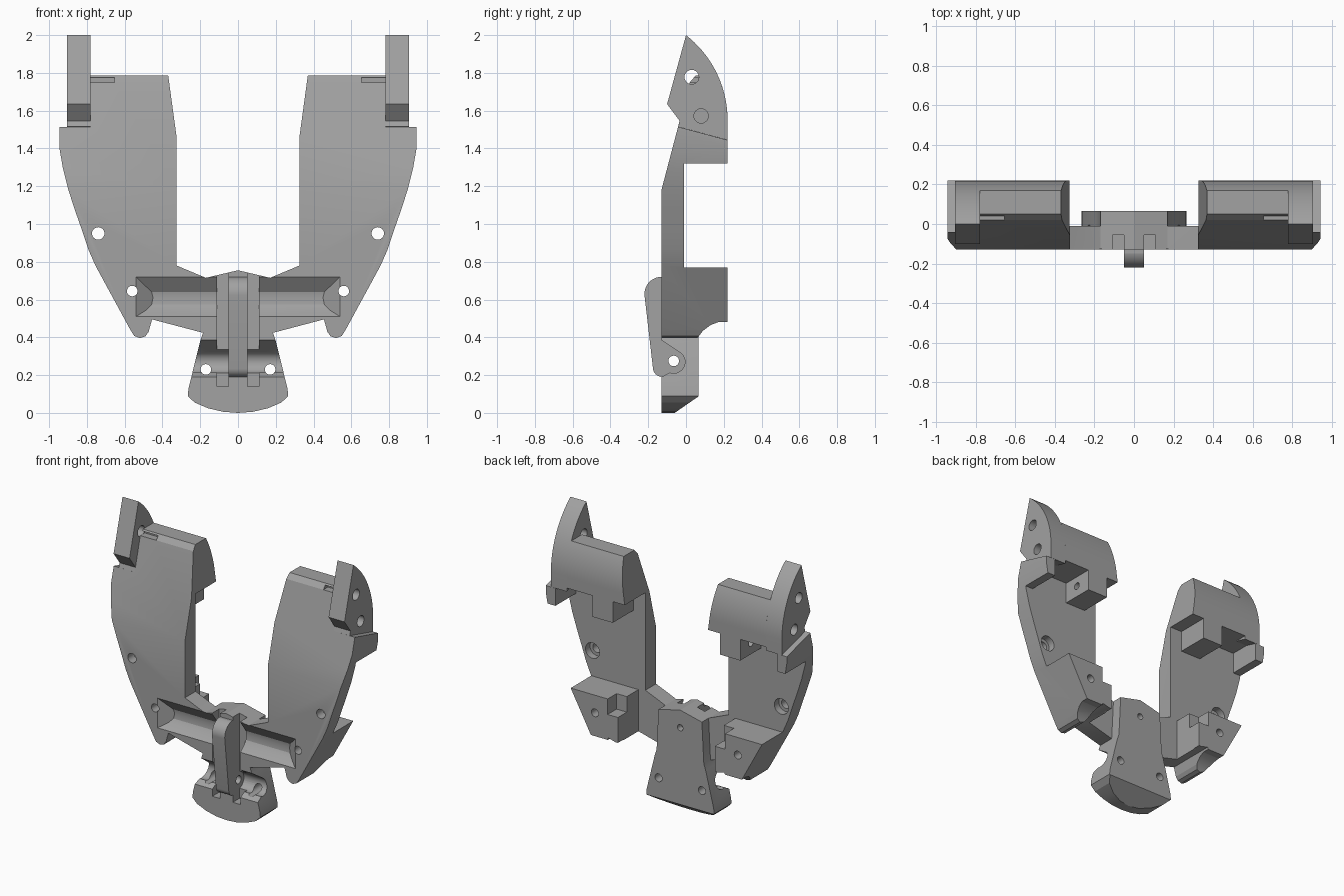
import bpy, bmesh
from math import cos, sin, radians, tau

if "Cube" in bpy.data.objects:
    bpy.data.objects.remove(bpy.data.objects["Cube"], do_unlink=True)

grey = bpy.data.materials.new("grey plastic")
grey.use_nodes = True
grey.diffuse_color = (0.36, 0.36, 0.36, 1)
grey.node_tree.nodes["Principled BSDF"].inputs["Base Color"].default_value = (0.36, 0.36, 0.36, 1)


def arc(cx, cy, r, a, b, n=12):
    angles = [radians(a + (b - a) * i / n) for i in range(n + 1)]
    return [(cx + r * cos(t), cy + r * sin(t)) for t in angles]


def prism(name, pts, axis, a, b):
    """Extrude an (x, z) outline along y, or a (y, z) profile along x."""
    bm = bmesh.new()
    place = (lambda p, d: (p[0], d, p[1])) if axis == "Y" else (lambda p, d: (d, p[0], p[1]))
    rings = [[bm.verts.new(place(p, d)) for p in pts] for d in (a, b)]
    bm.faces.new(rings[0])
    bm.faces.new(rings[1][::-1])
    for i in range(len(pts)):
        j = (i + 1) % len(pts)
        bm.faces.new((rings[0][i], rings[0][j], rings[1][j], rings[1][i]))
    bmesh.ops.recalc_face_normals(bm, faces=bm.faces)
    mesh = bpy.data.meshes.new(name)
    bm.to_mesh(mesh)
    bm.free()
    mesh.materials.append(grey)
    obj = bpy.data.objects.new(name, mesh)
    bpy.context.collection.objects.link(obj)
    return obj


def box(x0, x1, y0, y1, z0, z1):
    return prism("cutter", [(x0, z0), (x1, z0), (x1, z1), (x0, z1)], "Y", y0, y1)


def hole(u, v, r, axis, a, b):
    return prism("cutter", arc(u, v, r, 0, 345, 23), axis, a, b)


def combine(obj, tools, operation="DIFFERENCE"):
    bpy.context.view_layer.objects.active = obj
    for tool in tools:
        tool.hide_render = True
        mod = obj.modifiers.new("shape", "BOOLEAN")
        mod.operation, mod.object, mod.solver = operation, tool, "EXACT"
        bpy.ops.object.modifier_apply(modifier=mod.name)
        bpy.data.objects.remove(tool, do_unlink=True)
    return obj


def channel():
    """Wide trough across the front, with a rounded floor and sloping ends."""
    pts = [(-0.14, 0.505), (-0.13, 0.51), (-0.09, 0.545), (-0.07, 0.575),
           (-0.065, 0.61), (-0.07, 0.64), (-0.13, 0.72), (-0.14, 0.725)]
    tool = prism("cutter", pts, "X", -0.54, 0.54)
    for v in tool.data.vertices:
        depth = max(0, v.co.y + 0.13) / 0.065
        v.co.x -= 0.09 * depth * (1 if v.co.x > 0 else -1)
    return tool


def mirrored(obj, s):
    if s < 0:
        bm = bmesh.new()
        bm.from_mesh(obj.data)
        for v in bm.verts:
            v.co.x = -v.co.x
        bmesh.ops.reverse_faces(bm, faces=bm.faces)
        bm.to_mesh(obj.data)
        bm.free()
    return obj


parts = []

# Arm: front outline crossed with the side profile
outline = [(0.15, 0.71), (0.17, 0.715), (0.325, 0.78), (0.325, 1.46), (0.37, 1.79),
           (0.78, 1.79), (0.78, 1.56), (0.945, 1.56), (0.945, 1.4), (0.928, 1.3),
           (0.898, 1.18), (0.862, 1.07), (0.82, 0.95), (0.79, 0.86), (0.755, 0.78),
           (0.57, 0.44), (0.55, 0.408), (0.52, 0.396), (0.49, 0.405), (0.473, 0.43),
           (0.455, 0.495), (0.17, 0.42), (0.15, 0.42)]
profile = ([(-0.13, 0.35), (-0.13, 1.18), (0.02, 1.75), (0.05, 1.785)]
           + arc(-0.35, 1.55, 0.57, 24.3, 0)
           + [(0.22, 1.32), (-0.01, 1.32), (-0.01, 0.77), (0.22, 0.77), (0.22, 0.48), (0.17, 0.48)]
           + [(0.13, 0.465), (0.09, 0.435), (0.06, 0.395), (0.05, 0.35)])
ear_profile = (arc(-0.35, 1.55, 0.57, 52.1, 0, 18)
               + [(0.22, 1.445), (-0.042, 1.515), (-0.033, 1.545), (-0.1, 1.635)])

for side, s in (("left", 1), ("right", -1)):
    arm = prism(side + "_arm", outline, "Y", -0.2, 0.3)
    combine(arm, [prism("cutter", profile, "X", 0, 1)], "INTERSECT")
    combine(arm, [
        box(0.1, 0.38, -0.01, 0.3, 0.3, 0.9),         # inner end of lower block
        box(0.36, 0.46, 0.12, 0.3, 0.66, 0.9),        # step in lower block
        box(0.58, 0.87, -0.01, 0.3, 1.2, 1.47),       # recess under pad
        box(0.2, 0.42, -0.01, 0.3, 1.2, 1.47),
        prism("cutter", [(-0.2, 1.557), (0.3, 1.423), (0.3, 1.9), (-0.2, 1.9)], "X", 0.78, 1),
        box(0.655, 0.79, 0.0, 0.07, 1.75, 1.775),     # slot beside the ear
        channel(),
        hole(0.74, 0.95, 0.033, "Y", -0.3, 0.3),
        hole(0.74, 0.95, 0.055, "Y", -0.06, 0.3),
        hole(0.56, 0.645, 0.028, "Y", -0.3, 0.3),
        hole(0.1, 1.4, 0.025, "X", 0.5, 0.7),
    ])
    ear = prism(side + "_ear", ear_profile, "X", 0.78, 0.905)
    combine(ear, [hole(0.03, 1.778, 0.038, "X", 0.7, 1),
                  hole(0.08, 1.572, 0.038, "X", 0.84, 1)])
    parts += [mirrored(arm, s), mirrored(ear, s)]

# Central body with flared foot
half = [(0.17, 0.715), (0.185, 0.425), (0.2, 0.38), (0.262, 0.13), (0.266, 0.09),
        (0.23, 0.055), (0.16, 0.025), (0.08, 0.006)]
body = prism("centre_body", [(0, 0.755)] + half + [(0, 0)] + [(-x, z) for x, z in half[::-1]],
             "Y", -0.13, 0.065)
hinge = arc(-0.065, 0.27, 0.06, 45, -110)
combine(body, [
    channel(),
    prism("cutter", [(-0.14, 0.391), (-0.13, 0.385)] + hinge + [(-0.13, 0.19), (-0.14, 0.188)],
          "X", -0.4, 0.4),
    prism("cutter", [(-0.06, -0.01), (-0.06, 0), (0.07, 0.09), (0.2, 0.18), (0.2, -0.01)],
          "X", -0.4, 0.4),
    box(0.05, 0.11, -0.2, -0.055, 0.14, 0.9),
    box(-0.11, -0.05, -0.2, -0.055, 0.14, 0.9),
    hole(0.17, 0.23, 0.028, "Y", -0.3, 0.3),
    hole(-0.17, 0.23, 0.028, "Y", -0.3, 0.3),
    hole(0, 0.63, 0.022, "Y", 0.02, 0.3),
    hole(-0.065, 0.275, 0.028, "X", -0.4, 0.4),
])

# Lever on the front
lever_side = ([(-0.04, 0.72), (-0.15, 0.72)] + arc(-0.13, 0.63, 0.09, 100, 185)
              + arc(-0.125, 0.24, 0.05, 187, 265, 8) + hinge[::-1] + [(-0.04, 0.385)])
lever = prism("front_lever", lever_side, "X", -0.05, 0.05)
combine(lever, [hole(-0.065, 0.275, 0.028, "X", -0.4, 0.4)])
parts += [body, lever]

# Smooth the curved walls, keep edges crisp
bpy.ops.object.select_all(action="DESELECT")
for obj in parts:
    obj.select_set(True)
bpy.context.view_layer.objects.active = body
bpy.ops.object.shade_smooth_by_angle(angle=radians(18))
